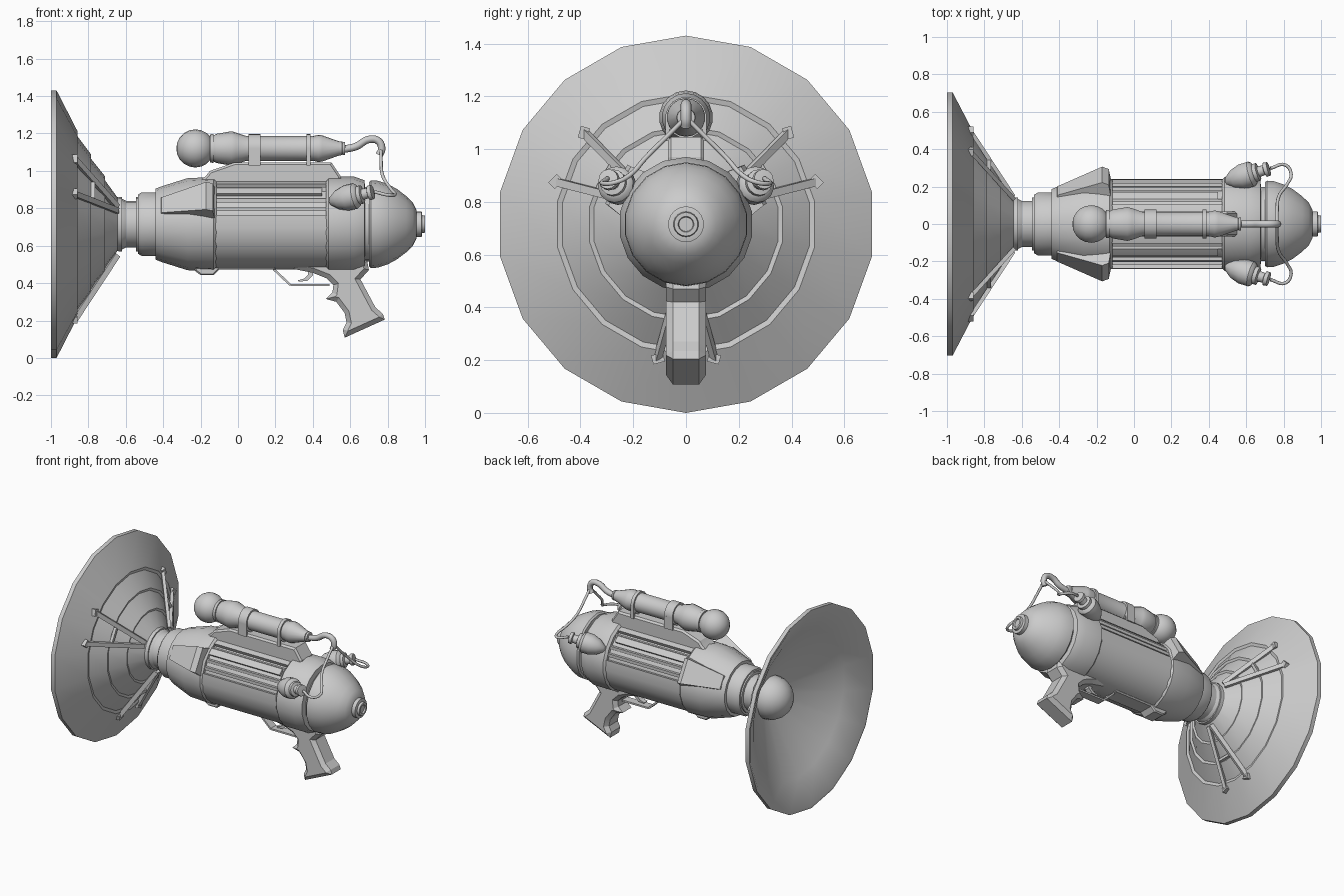
import bpy, bmesh
from math import sin, cos, pi, radians
from mathutils import Vector, Matrix

if "Cube" in bpy.data.objects:
    bpy.data.objects.remove(bpy.data.objects["Cube"])

AX = 0.715   # height of the main axis


def finish(name, bm, mat=None, angle=32):
    if mat:
        bm.transform(mat)
    bmesh.ops.remove_doubles(bm, verts=bm.verts, dist=1e-5)
    bmesh.ops.recalc_face_normals(bm, faces=bm.faces)
    for f in bm.faces:
        f.smooth = True
    for e in bm.edges:
        e.smooth = len(e.link_faces) == 2 and e.calc_face_angle(0) < radians(angle)
    me = bpy.data.meshes.new(name)
    bm.to_mesh(me)
    bm.free()
    ob = bpy.data.objects.new(name, me)
    bpy.context.collection.objects.link(ob)
    return ob


def lathe(name, prof, n=18, mat=None, a0=0, a1=360, loop=False):
    """Spin (x, r) points round the x axis; angle 0 points up."""
    bm = bmesh.new()
    full = a1 - a0 == 360
    rings = []
    for i in range(n if full else n + 1):
        a = radians(a0 + (a1 - a0) * i / n)
        rings.append([bm.verts.new((x, r * sin(a), r * cos(a))) for x, r in prof])
    m = len(prof)
    for i in range(n):
        p, q = rings[i], rings[(i + 1) % len(rings)]
        for j in range(m if loop else m - 1):
            k = (j + 1) % m
            vs = [p[j], p[k], q[k], q[j]]
            if prof[j][1] == 0:
                vs = [p[j], p[k], q[k]]
            elif prof[k][1] == 0:
                vs = [p[j], p[k], q[j]]
            bm.faces.new(vs)
    if loop and not full:
        bm.faces.new(rings[0])
        bm.faces.new(rings[-1])
    return finish(name, bm, mat or Matrix.Translation((0, 0, AX)))


def prism(name, pts, w, chamfer=0, mat=None, taper=None):
    """Extrude an (x, z) outline to +-w in y, optionally chamfering the side edges."""
    bm = bmesh.new()
    caps = [bm.faces.new([bm.verts.new((x, y, z)) for x, z in pts]) for y in (-w, w)]
    n = len(pts)
    for i in range(n):
        a, b = caps[0].verts, caps[1].verts
        bm.faces.new((a[i], a[(i + 1) % n], b[(i + 1) % n], b[i]))
    if taper:
        for v in bm.verts:
            v.co.y *= taper(v.co)
    bmesh.ops.recalc_face_normals(bm, faces=bm.faces)
    if chamfer:
        edges = {e for c in caps for e in c.edges}
        bmesh.ops.bevel(bm, geom=list(edges), offset=chamfer, segments=1, affect='EDGES')
    return finish(name, bm, mat, 20)


def bar(name, p, q, w, h, up='Z'):
    p, q = Vector(p), Vector(q)
    d = q - p
    bm = bmesh.new()
    bmesh.ops.create_cube(bm, size=1)
    mat = (Matrix.Translation((p + q) / 2) @ d.to_track_quat('X', up).to_matrix().to_4x4()
           @ Matrix.Diagonal((d.length, w, h, 1)))
    return finish(name, bm, mat)


def cable(name, pts, r):
    cu = bpy.data.curves.new(name, 'CURVE')
    cu.dimensions = '3D'
    cu.bevel_depth, cu.bevel_resolution, cu.resolution_u = r, 2, 6
    cu.use_fill_caps = True
    sp = cu.splines.new('BEZIER')
    sp.bezier_points.add(len(pts) - 1)
    for b, p in zip(sp.bezier_points, pts):
        b.co = p
        b.handle_left_type = b.handle_right_type = 'AUTO'
    bpy.context.collection.objects.link(bpy.data.objects.new(name, cu))


def polar(x, r, deg):
    a = radians(deg)
    return Vector((x, r * sin(a), AX + r * cos(a)))


def arc_profile(cx, r, a0, a1, n):
    return [(cx - r * cos(radians(a0 + (a1 - a0) * i / n)),
             max(0, r * sin(radians(a0 + (a1 - a0) * i / n)))) for i in range(n)] 


# Dish: stepped back, thick rim, hollow front with a ball emitter
lathe("dish", [(-.635, 0), (-.635, .13), (-.715, .24), (-.71, .255), (-.79, .355), (-.785, .372),
               (-.862, .475), (-.857, .495), (-.97, .715), (-1, .715), (-1, .70),
               (-.90, .52), (-.67, .14), (-.67, 0)])
lathe("emitter_ball", arc_profile(-.68, .15, 0, 180, 10) + [(-.53, 0)])

# Dish struts: three V pairs with feet and clips
for c in (60, -60, 180):
    for s in (-1, 1):
        tip = polar(-.875, .525, c + s * 12)
        bar("dish_strut", polar(-.645, .165, c + s * 4), tip, .022, .03)
        bar("strut_foot", polar(-.872, .51, c + s * 9.5), polar(-.872, .53, c + s * 14), .03, .035)
    bar("strut_clip", polar(-.775, .36, c - 8), polar(-.775, .36, c + 8), .02, .02)

# Neck and barrel
lathe("neck", [(-.66, 0), (-.64, .145), (-.62, .145), (-.62, .125), (-.545, .125), (-.545, .145),
               (-.535, .145), (-.535, .158), (-.515, .17), (-.43, .17), (-.43, 0)])
lathe("front_hull", [(-.44, 0), (-.44, .19), (-.41, .202), (-.27, .246), (-.13, .252), (-.115, .24),
                     (-.115, 0)])
lathe("body_core", [(-.13, .218), (.5, .218)])

# Body shell panel, slot ribs and upper strips
lathe("body_panel", [(-.125, .21), (-.125, .242), (.48, .242), (.48, .21)], 12, None, 78, 282, True)
for s in (-1, 1):
    for a in (69, 56, 34):
        bar("slot_rib", polar(-.12, .225, s * a), polar(.48, .225, s * a), .018, .022)
    lathe("slot_strip", [(-.125, .2), (-.125, .236), (.45, .236), (.45, .2)], 2, None,
          s * 40 - 6, s * 40 + 6, True)
lathe("top_panel", [(-.125, .21), (-.125, .24), (.48, .24), (.48, .21)], 3, None, -26, 26, True)

# Rear ring, dome and tail cap
lathe("rear_ring", [(.47, 0), (.47, .24), (.485, .255), (.62, .255), (.675, .235), (.68, .2), (.70, .2),
                    (.70, .225), (.71, .235), (.75, .232), (.80, .215), (.85, .188), (.90, .15),
                    (.935, .115), (.955, .075), (.955, 0)])
lathe("tail_cap", [(.95, .08), (.955, .068), (.982, .068), (.985, .055), (.985, .048), (1, .045),
                   (1, .03), (.99, .027), (.99, 0)])

# Flared side fairings, each set 30 degrees above horizontal
for s in (-1, 1):
    prism("side_fairing", [(-.42, .16), (-.41, .205), (-.17, .305), (-.135, .29), (-.12, .2)], .1, 0,
          Matrix.Translation((0, 0, AX)) @ Matrix.Rotation(s * radians(60), 4, 'X'),
          lambda co: .45 + .55 * min(1, (co.x + .42) / .25) - (.15 if co.z > .25 else 0))

# Top rail carrying the canister
prism("top_rail", [(-.2, .95), (-.17, .975), (-.15, 1.0), (-.02, 1.045), (.5, 1.045), (.55, .97),
                   (.55, .93), (-.2, .93)], .068, .012)

# Canister with ball end
can = Matrix.Translation((0, 0, 1.12))
lathe("canister_ball", arc_profile(-.228, .102, 0, 180, 10) + [(-.126, 0)], 18, can)
lathe("canister", [(-.15, 0), (-.15, .075), (-.13, .078), (-.13, .07), (-.115, .078), (-.035, .092),
                   (-.01, .085), (.045, .066), (.40, .066), (.43, .073), (.45, .07), (.54, .038), (.555, .036),
                   (.555, .028), (.56, .036), (.572, .034), (.575, 0)], 18, can)
for x0, x1 in ((.055, .12), (.365, .388)):
    lathe("canister_strap", [(x0, .06), (x0, .078), (x1, .078), (x1, .06)], 18, can, loop=True)
    for s in (-1, 1):
        bar("strap_leg", (x0, s * .07, 1.075), (x1, s * .07, 1.075), .014, .09)

# Hose from the canister, splitting into two side cables
cable("main_hose", [(.56, 0, 1.115), (.63, 0, 1.13), (.70, 0, 1.168), (.75, 0, 1.16), (.768, 0, 1.115),
                    (.755, 0, 1.085)], .02)
pod_prof = [(0, 0), (.01, .022), (.05, .052), (.10, .069), (.15, .07), (.165, .06), (.17, .05), (.19, .05),
            (.195, .03), (.225, .027), (.23, .04), (.25, .038), (.255, 0)]
for s in (-1, 1):
    start, end = Vector((.485, s * .225, .835)), Vector((.735, s * .30, .89))
    axis = (end - start).to_track_quat('X', 'Z').to_matrix().to_4x4()
    lathe("side_pod", pod_prof, 14, Matrix.Translation(start) @ axis)
    cable("side_cable", [(.765, 0, 1.12), (.765, s * .07, 1.05), (.775, s * .15, .97), (.82, s * .215, .90),
                         (.84, s * .265, .875), (.81, s * .315, .87), (.73, s * .298, .888)], .009)

# Lower rail, grip, trigger and guard
prism("lower_rail_front", [(-.23, .465), (-.2, .442), (-.13, .442), (-.1, .472), (.2, .472), (.2, .52),
                           (-.23, .52)], .06, .008)
prism("grip", [(.30, .475), (.40, .455), (.475, .425), (.51, .39), (.505, .35), (.47, .315), (.525, .30),
               (.57, .24), (.58, .19), (.56, .15), (.57, .108), (.785, .205), (.775, .235), (.735, .27),
               (.655, .42), (.70, .47), (.69, .52), (.30, .52)], .075, .025)
guard = [(.19, .475), (.28, .39), (.49, .39)]
for p, q in zip(guard, guard[1:]):
    bar("trigger_guard", (p[0], 0, p[1]), (q[0], 0, q[1]), .06, .012)
prism("trigger", [(.37, .48), (.375, .445), (.355, .425), (.32, .415), (.325, .408), (.37, .412),
                  (.40, .44), (.405, .48)], .018)
